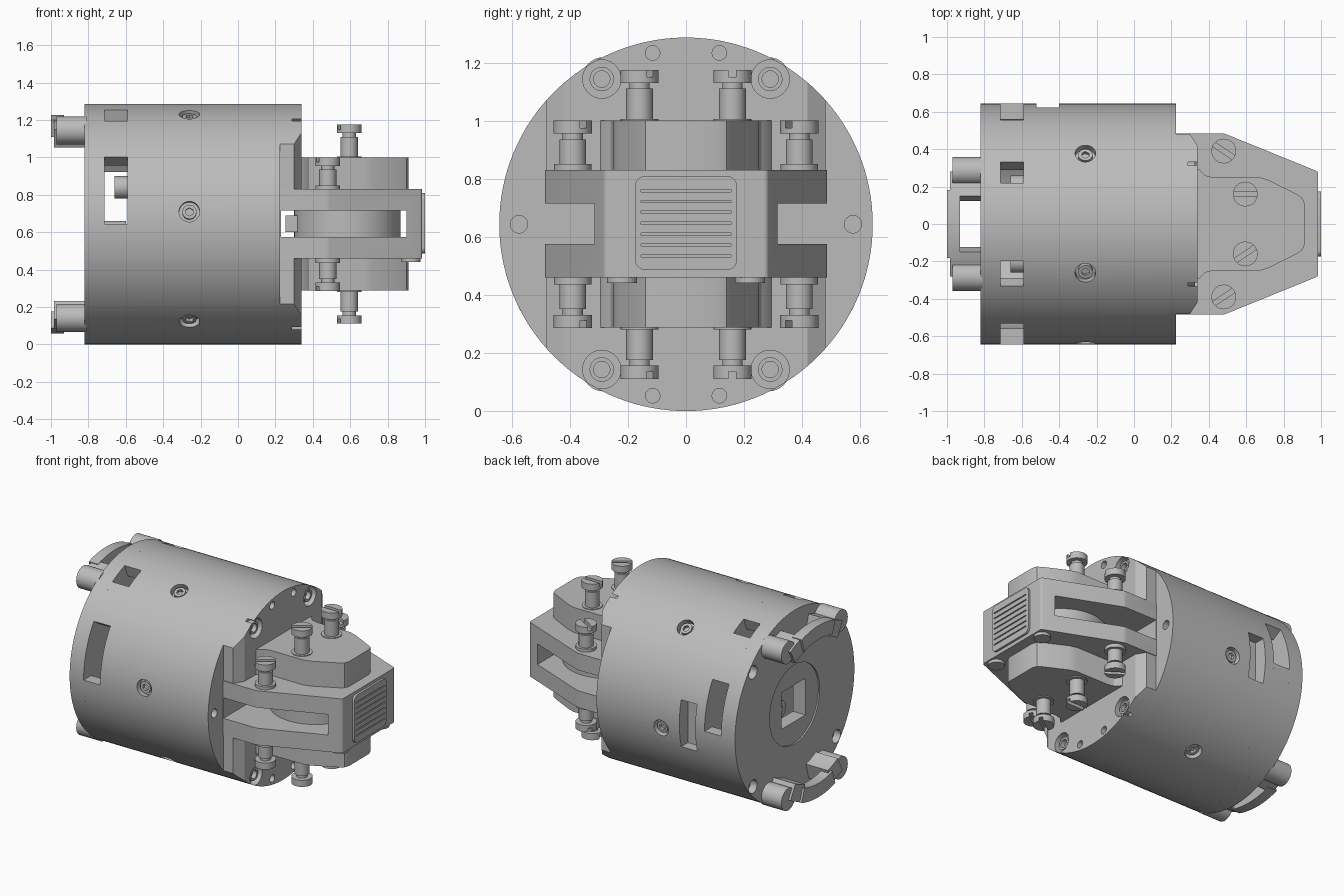
import bpy, bmesh, math
from mathutils import Vector, Matrix

cube = bpy.data.objects.get("Cube")
if cube:
    bpy.data.objects.remove(cube, do_unlink=True)

R = 0.643   # body radius, also height of its axis
grey = bpy.data.materials.new("machined_grey")
grey.use_nodes = True
tone = (0.5, 0.5, 0.5, 1)
grey.diffuse_color = tone
grey.node_tree.nodes["Principled BSDF"].inputs["Base Color"].default_value = tone


def finish(name, bm):
    bmesh.ops.recalc_face_normals(bm, faces=bm.faces)
    me = bpy.data.meshes.new(name)
    bm.to_mesh(me)
    bm.free()
    me.materials.append(grey)
    ob = bpy.data.objects.new(name, me)
    bpy.context.collection.objects.link(ob)
    smooth(ob)
    return ob


def smooth(ob):
    for p in ob.data.polygons:
        p.use_smooth = True
    ob.data.set_sharp_from_angle(angle=math.radians(28))


def cyl(name, r, a, b, n=32):
    a, b = Vector(a), Vector(b)
    bm = bmesh.new()
    turn = (b - a).to_track_quat('Z', 'Y').to_matrix().to_4x4()
    bmesh.ops.create_cone(bm, cap_ends=True, segments=n, radius1=r, radius2=r,
                          depth=(b - a).length, matrix=Matrix.Translation((a + b) / 2) @ turn)
    return finish(name, bm)


def prism(name, pts, lo, hi, rnd=0, along_x=False):
    """Extrude an outline along z (xy points) or along x (yz points)."""
    bm = bmesh.new()
    low = [bm.verts.new((u, v, lo)) for u, v in pts]
    high = [bm.verts.new((u, v, hi)) for u, v in pts]
    bm.faces.new(low)
    bm.faces.new(high)
    n = len(pts)
    for i in range(n):
        j = (i + 1) % n
        bm.faces.new((low[i], low[j], high[j], high[i]))
    if rnd:
        uprights = [e for e in bm.edges if abs(e.verts[0].co.z - e.verts[1].co.z) > 1e-5]
        bmesh.ops.bevel(bm, geom=uprights, offset=rnd, segments=5, profile=0.5, affect='EDGES')
    if along_x:
        for v in bm.verts:
            v.co = (v.co.z, v.co.x, v.co.y)
    return finish(name, bm)


def box(name, x, y, z, rnd=0):
    pts = [(y[0], z[0]), (y[1], z[0]), (y[1], z[1]), (y[0], z[1])]
    return prism(name, pts, x[0], x[1], rnd, True)


def polar(r, deg):
    a = math.radians(deg)
    return r * math.cos(a), R + r * math.sin(a)


def sector(name, r0, r1, a0, a1, x0, x1):
    n = max(4, int((a1 - a0) / 3))
    angs = [a0 + (a1 - a0) * i / n for i in range(n + 1)]
    pts = [polar(r1, a) for a in angs] + [polar(r0, a) for a in reversed(angs)]
    return prism(name, pts, x0, x1, 0, True)


def cut(ob, cutters):
    for c in cutters:
        m = ob.modifiers.new("cut", 'BOOLEAN')
        m.operation, m.solver, m.object = 'DIFFERENCE', 'EXACT', c
    bpy.context.view_layer.update()
    me = bpy.data.meshes.new_from_object(ob.evaluated_get(bpy.context.evaluated_depsgraph_get()))
    ob.modifiers.clear()
    ob.data = me
    smooth(ob)
    for c in cutters:
        bpy.data.objects.remove(c, do_unlink=True)
    return ob


def mirror_y(pts):
    return pts + [(x, -y) for x, y in reversed(pts)]


SIGNS = [(sy, sz) for sy in (-1, 1) for sz in (-1, 1)]
SLOT_Z = (0.575, 0.715)

# Main body with flats, side slot, screw recesses and bolt holes
body = cyl("main_body", R, (-0.59, 0, R), (0.34, 0, R), 128)
tools = [box("t", (0.23, 0.9), (-0.9, 0.9), SLOT_Z), box("t", (-0.52, -0.4), (0.55, 0.8), (0.48, 0.8))]
for s in (-1, 1):
    flat = [(0.225, 0.48), (0.30, 0.48), (0.345, 0.41), (0.5, 0.41), (0.5, 0.8), (0.225, 0.8)]
    tools.append(prism("t", [(x, s * y) for x, y in flat], -0.2, 1.5))
    tools.append(cyl("t", 0.03, (0.18, s * 0.575, R), (0.4, s * 0.575, R)))
for sy, sz in SIGNS:
    y, z = sy * 0.29, R + sz * 0.5
    tools.append(cyl("t", 0.066, (0.29, y, z), (0.4, y, z)))
    y2, z2 = sy * 0.115, R + sz * 0.59
    tools.append(cyl("t", 0.025, (0.28, y2, z2), (0.4, y2, z2)))
for a in range(54, 414, 60):
    tools.append(cyl("t", 0.055, (-0.26, *polar(0.6, a)), (-0.26, *polar(0.7, a))))
cut(body, tools)

# Bolts in the front face and round the body
for sy, sz in SIGNS:
    y, z = sy * 0.29, R + sz * 0.5
    bolt = cyl("face_bolt", 0.042, (0.27, y, z), (0.325, y, z))
    cut(bolt, [cyl("t", 0.028, (0.295, y, z), (0.4, y, z))])
for a in range(54, 414, 60):
    bolt = cyl("radial_screw", 0.038, (-0.26, *polar(0.58, a)), (-0.26, *polar(0.63, a)))
    cut(bolt, [cyl("t", 0.022, (-0.26, *polar(0.61, a)), (-0.26, *polar(0.7, a)), 6)])

# Rear ring wall, left open at the notches
for a0, a1 in ((30, 59), (70, 108), (121, 146), (180, 360)):
    sector("ring_wall", 0.56, R, a0, a1, -0.73, -0.589)

# Rear cap with inset disc and square socket
cap = cyl("rear_cap", R, (-0.82, 0, R), (-0.715, 0, R), 128)
tools = [cyl("t", 0.27, (-0.9, 0, R), (-0.81, 0, R), 64),
         box("t", (-0.9, -0.6), (-0.13, 0.13), (R - 0.125, R + 0.125))]
for sy, sz in SIGNS:
    tools.append(cyl("t", 0.045, (-0.9, sy * 0.45, R + sz * 0.39), (-0.77, sy * 0.45, R + sz * 0.39)))
cut(cap, tools)
socket_pin = cyl("socket_pin", 0.06, (-0.6, 0.04, 0.6), (-0.74, 0.04, 0.6))
cut(socket_pin, [cyl("t", 0.025, (-0.7, 0.04, 0.6), (-0.8, 0.04, 0.6))])
for s in (-1, 1):
    cyl("inner_pin", 0.06, (-0.66, s * 0.2, 0.84), (-0.58, s * 0.2, 0.84))

# Rear latches, above and below
for side in (90, 270):
    sector("latch_bar", 0.49, 0.585, side - 18, side + 18, -1.0, -0.93)
    for s in (-1, 1):
        mid = side + s * 22
        sector("latch_web", 0.47, 0.58, mid - 7, mid + 7, -0.985, -0.81)
        y, z = polar(0.575, side + s * 29.5)
        cyl("latch_leg", 0.075, (-0.97, y, z), (-0.81, y, z))

# Gripper yoke with the side slot
yoke = prism("yoke", mirror_y([(0.2, 0.485), (0.48, 0.485), (0.985, 0.28)]), 0.46, 0.83, 0.012)
cut(yoke, [box("t", (0.23, 0.9), (-0.9, 0.9), SLOT_Z)])
wheel = cyl("slot_wheel", 0.285, (0.585, 0, 0.57), (0.585, 0, 0.72), 64)
box("wheel_stop", (0.255, 0.33), (-0.1, 0.1), (0.6, 0.69))

# Raised housings above and below the yoke
hump = mirror_y([(0.3, 0.31), (0.35, 0.29), (0.38, 0.26), (0.42, 0.25),
                 (0.67, 0.25), (0.72, 0.235), (0.87, 0.16), (0.9, 0.14), (0.912, 0.11)])
prism("upper_housing", hump, 0.82, 1.0)
prism("lower_housing", hump, 0.288, 0.47)

# Ribbed front pad
pad = box("grip_pad", (0.97, 1.0), (-0.175, 0.175), (0.485, 0.81), 0.035)
cut(pad, [box("t", (0.993, 1.1), (-0.155, 0.155), (z, z + 0.008))
          for z in [0.53 + i * 0.0375 for i in range(7)]])

# Round feet under the yoke
for s in (-1, 1):
    cyl("yoke_foot", 0.052, (0.925, s * 0.22, 0.44), (0.925, s * 0.22, 0.47))


def slotted_screw(x, y, base, top, turn, up):
    """Shouldered screw with a slotted head, pointing up or down."""
    def h(z):
        return z if up else 2 * R - z

    cyl("screw_collar", 0.065, (x, y, h(base - 0.01)), (x, y, h(base + 0.02)))
    cyl("screw_shoulder", 0.046, (x, y, h(base)), (x, y, h(top - 0.065)))
    cyl("screw_neck", 0.035, (x, y, h(top - 0.08)), (x, y, h(top - 0.03)))
    head = cyl("screw_head", 0.066, (x, y, h(top - 0.045)), (x, y, h(top)))
    d = Vector((math.cos(turn), math.sin(turn), 0)) * 0.1
    n = Vector((-d.y, d.x, 0)) * 0.13
    pts = [((x, y) + (0,)) for _ in range(4)]
    corners = [Vector(p) + q for p, q in zip(pts, (d + n, n - d, -d - n, d - n))]
    lo, hi = sorted((h(top - 0.025), h(top + 0.05)))
    cut(head, [prism("t", [c.xy for c in corners], lo, hi)])


# Eight adjusting screws
for up in (True, False):
    for s in (-1, 1):
        slotted_screw(0.48, s * 0.39, 0.83, 1.0, -s * 0.6, up)
        slotted_screw(0.595, s * 0.16, 0.985, 1.175, (1 - s) * 0.3, up)
